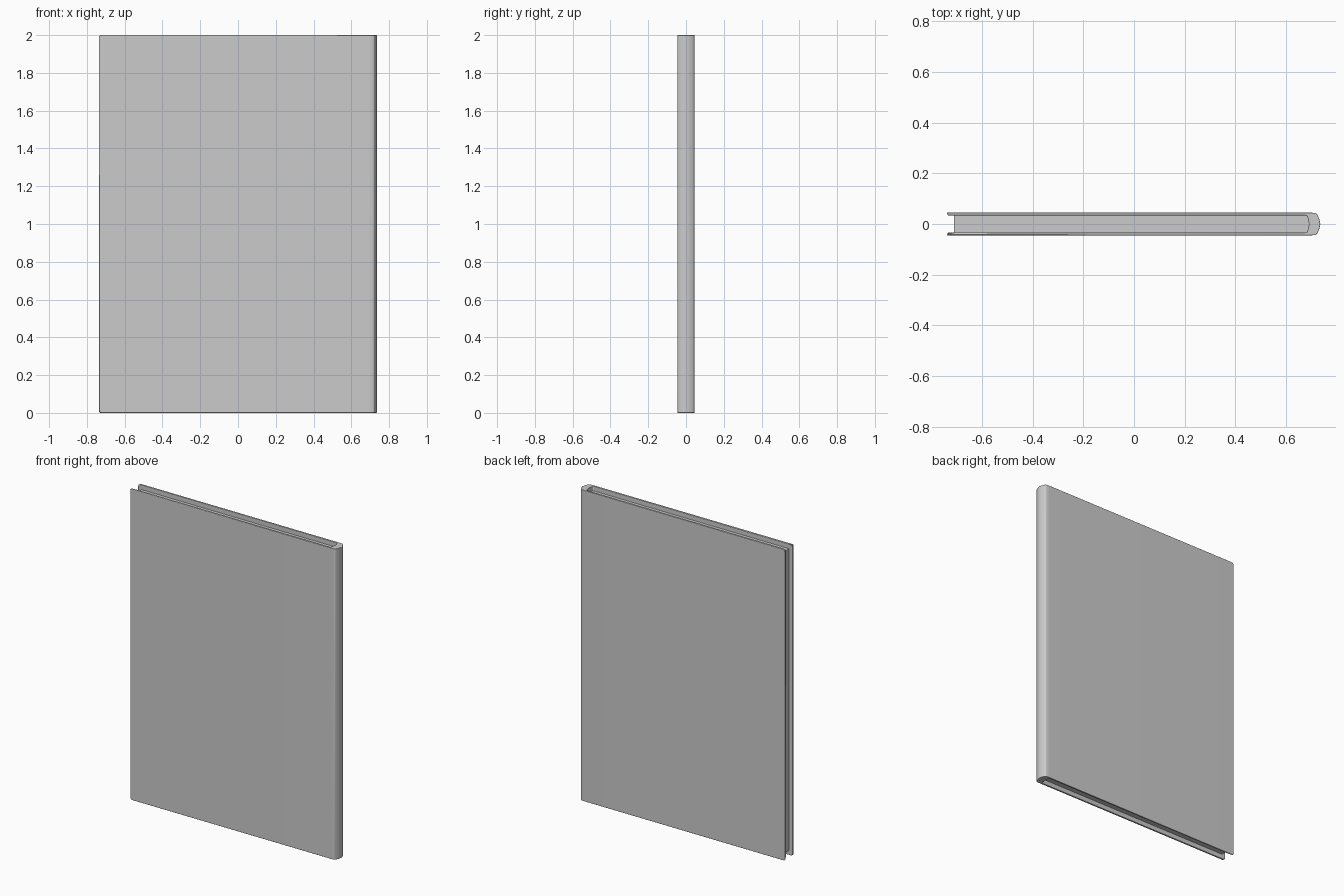
import bpy, bmesh

if "Cube" in bpy.data.objects:
    bpy.data.objects.remove(bpy.data.objects["Cube"])

H = 2.0


def add_object(name, bm):
    bmesh.ops.recalc_face_normals(bm, faces=bm.faces)
    mesh = bpy.data.meshes.new(name)
    bm.to_mesh(mesh)
    bm.free()
    obj = bpy.data.objects.new(name, mesh)
    bpy.context.collection.objects.link(obj)
    bpy.context.view_layer.objects.active = obj
    obj.select_set(True)
    return obj


def smooth(obj, width):
    # soften the edges, then shade smooth
    mod = obj.modifiers.new("soft_edges", "BEVEL")
    mod.width, mod.segments = width, 3
    mod.limit_method, mod.angle_limit = "ANGLE", 0.6
    bpy.ops.object.shade_smooth_by_angle(angle=0.6)
    obj.select_set(False)


def mirrored(half):
    # front half of a profile, completed with its back half
    return half + [(x, -y) for x, y in reversed(half) if y != 0]


# Cover: two boards joined by a rounded spine, a U profile raised along z
outer = mirrored([(-0.735, -0.045), (0.69, -0.045), (0.712, -0.044), (0.72, -0.041),
                  (0.726, -0.031), (0.731, -0.018), (0.735, 0)])
inner = mirrored([(-0.735, -0.034), (0.672, -0.034), (0.682, -0.033), (0.684, -0.028),
                  (0.686, -0.021), (0.688, -0.012), (0.69, 0)])
bm = bmesh.new()
rings = [[[bm.verts.new((x, y, z)) for x, y in line] for line in (outer, inner)] for z in (0, H)]
(o0, i0), (o1, i1) = rings
for k in range(len(outer) - 1):
    for a, b in ((o0, o1), (i0, i1), (o0, i0), (o1, i1)):
        bm.faces.new((a[k], a[k + 1], b[k + 1], b[k]))
for k in (0, -1):
    bm.faces.new((o0[k], i0[k], i1[k], o1[k]))

# round the free corners of the boards
corners = [e for e in bm.edges if all(v.co.x < -0.73 for v in e.verts)
           and abs(e.verts[0].co.z - e.verts[1].co.z) < 1e-6]
bmesh.ops.bevel(bm, geom=corners, offset=0.014, segments=4, profile=0.5, affect="EDGES")
smooth(add_object("book_cover", bm), 0.003)

# Page block: set back from the cover on three sides, rounded at the spine
block = mirrored([(-0.71, -0.034), (0.672, -0.034), (0.682, -0.033), (0.686, -0.021), (0.69, 0)])
bm = bmesh.new()
base = bm.faces.new([bm.verts.new((x, y, 0.03)) for x, y in block])
top = bmesh.ops.extrude_face_region(bm, geom=[base])["geom"]
bmesh.ops.translate(bm, vec=(0, 0, H - 0.06),
                    verts=[g for g in top if isinstance(g, bmesh.types.BMVert)])
pages = add_object("page_block", bm)
bpy.ops.object.shade_smooth_by_angle(angle=0.6)
